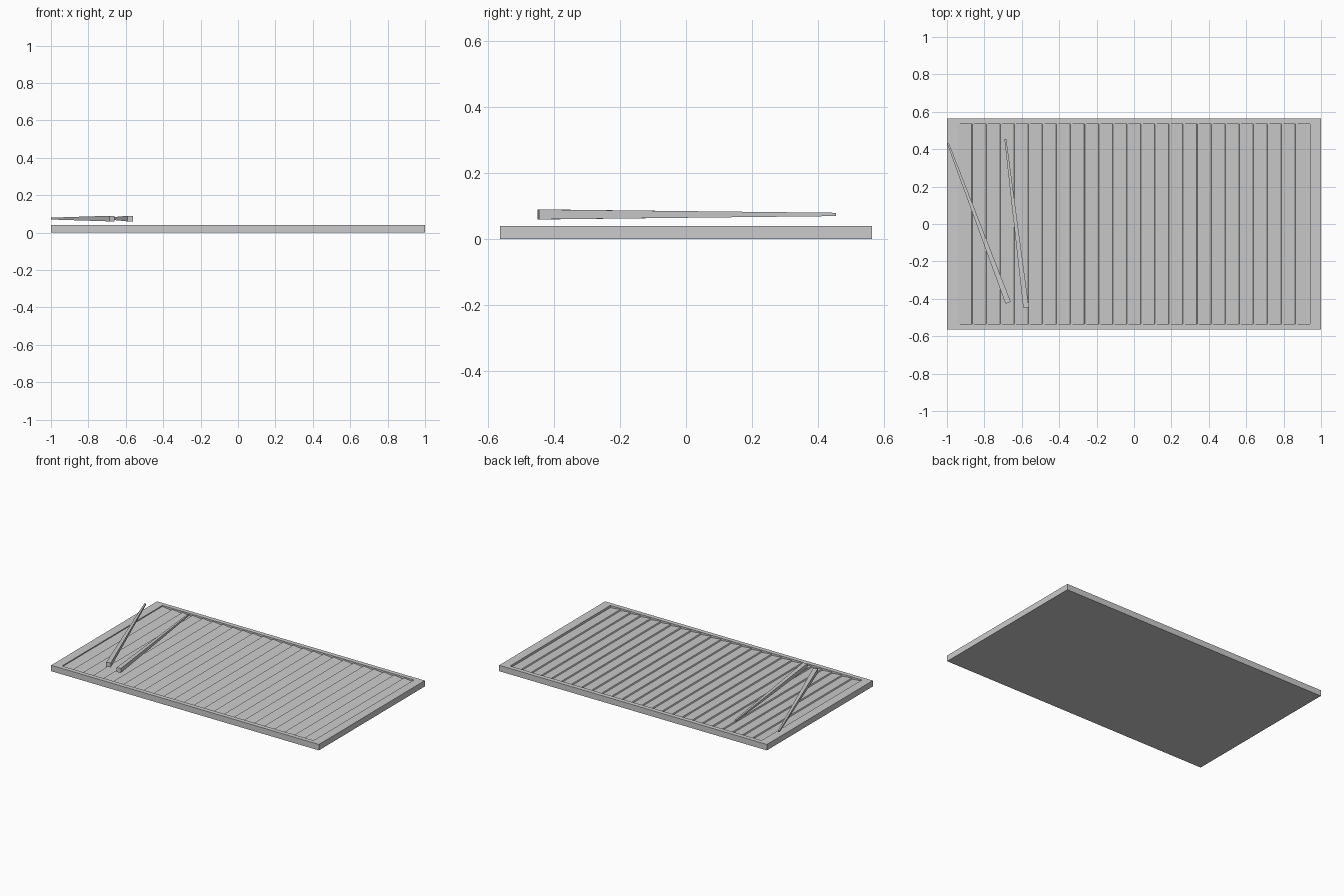
import bpy, bmesh
from mathutils import Vector

if "Cube" in bpy.data.objects:
    bpy.data.objects.remove(bpy.data.objects["Cube"])


def make_object(name, bm):
    bmesh.ops.recalc_face_normals(bm, faces=bm.faces)
    mesh = bpy.data.meshes.new(name)
    bm.to_mesh(mesh)
    bm.free()
    obj = bpy.data.objects.new(name, mesh)
    bpy.context.collection.objects.link(obj)
    return obj


def loft(name, ring_a, ring_b):
    """Closed solid between two matching rings of points."""
    bm = bmesh.new()
    a = [bm.verts.new(p) for p in ring_a]
    b = [bm.verts.new(p) for p in ring_b]
    n = len(a)
    for i in range(n):
        j = (i + 1) % n
        bm.faces.new((a[i], a[j], b[j], b[i]))
    bm.faces.new(a[::-1])
    bm.faces.new(b)
    return make_object(name, bm)


def box_ring(hx, hy, z):
    return [(-hx, -hy, z), (hx, -hy, z), (hx, hy, z), (-hx, hy, z)]


def stick(name, thick_xy, thin_xy, z=0.075):
    p, q = Vector((*thick_xy, z)), Vector((*thin_xy, z))
    along = (q - p).normalized()
    up = Vector((0, 0, 1))
    side = along.cross(up)

    def ring(c, h):
        return [c + side * h * s + up * h * t
                for s, t in ((-1, -1), (1, -1), (1, 1), (-1, 1))]
    return loft(name, ring(p, 0.015), ring(q, 0.005))


# Tray block
tray = loft("tray", box_ring(1.0, 0.565, 0), box_ring(1.0, 0.565, 0.04))

# Shallow recess with a row of sloping slats as its floor
HALF_X, HALF_Y, COUNT = 0.94, 0.535, 25
CREST, VALLEY = 0.033, 0.025
pitch = 2 * HALF_X / COUNT
profile = []
for i in range(COUNT):
    x = -HALF_X + i * pitch
    profile += [(x, CREST), (x + pitch * 0.96, VALLEY)]
profile += [(HALF_X, VALLEY), (HALF_X, 0.1), (-HALF_X, 0.1)]
cutter = loft("recess_cutter",
              [(x, -HALF_Y, z) for x, z in profile],
              [(x, HALF_Y, z) for x, z in profile])
cutter.hide_render = True

mod = tray.modifiers.new("recess", 'BOOLEAN')
mod.operation = 'DIFFERENCE'
mod.solver = 'EXACT'
mod.object = cutter
bpy.context.view_layer.objects.active = tray
bpy.ops.object.modifier_apply(modifier=mod.name)
bpy.data.objects.remove(cutter, do_unlink=True)

# Two tapered square sticks
stick("left_stick", (-0.673, -0.421), (-0.994, 0.430))
stick("right_stick", (-0.577, -0.448), (-0.688, 0.455))
